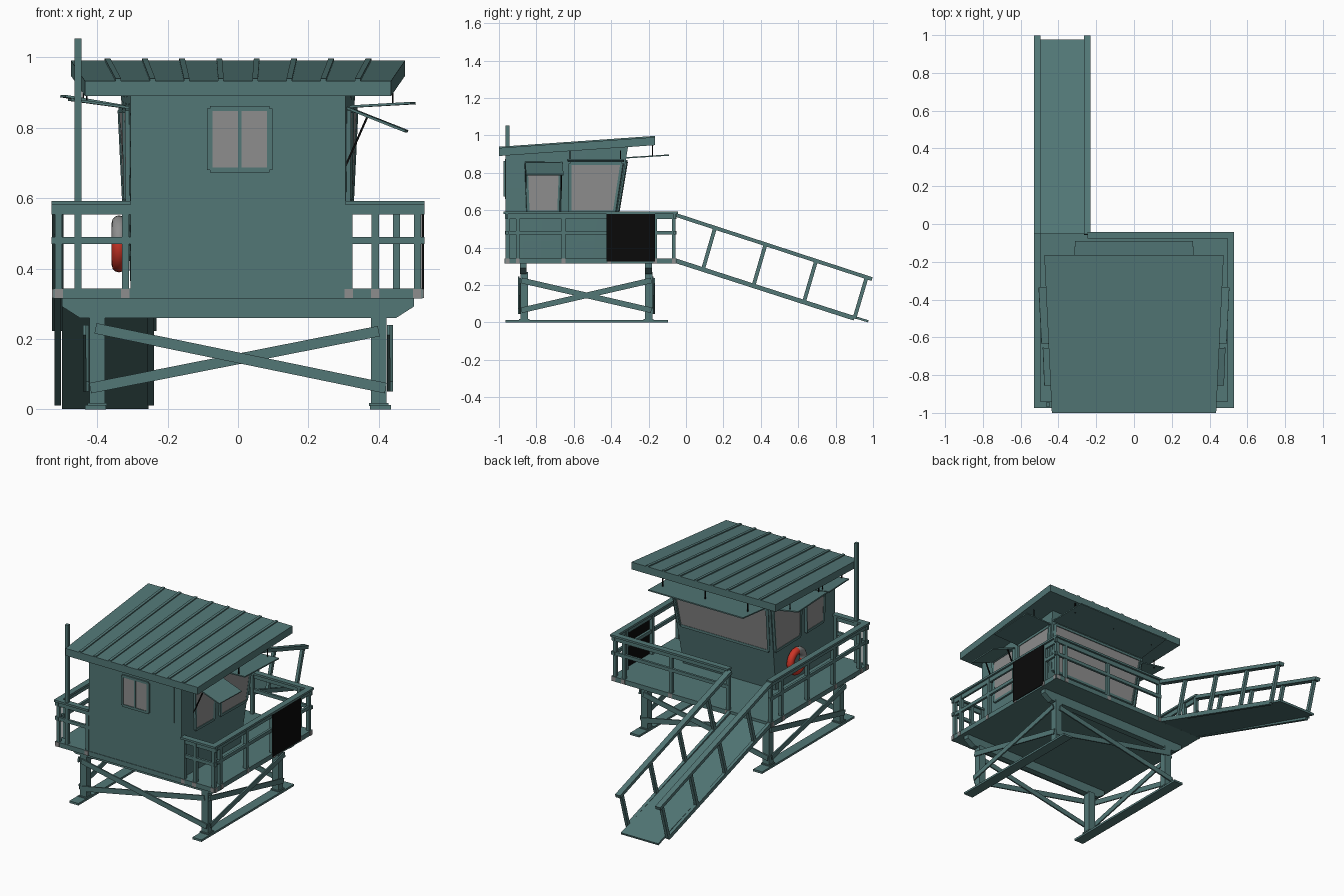
import bpy, bmesh, math
from mathutils import Vector as V

if "Cube" in bpy.data.objects:
    bpy.data.objects.remove(bpy.data.objects["Cube"])


def material(name, r, g, b):
    m = bpy.data.materials.new(name)
    m.diffuse_color = (r, g, b, 1)
    m.use_nodes = True
    m.node_tree.nodes["Principled BSDF"].inputs["Base Color"].default_value = m.diffuse_color
    return m


TEAL = material("teal_paint", 0.085, 0.185, 0.182)
GREY = material("window_grey", 0.27, 0.27, 0.27)
BLACK = material("black", 0.003, 0.003, 0.003)
RED = material("buoy_red", 0.6, 0.035, 0.02)


def finish(name, bm, *mats):
    bmesh.ops.recalc_face_normals(bm, faces=bm.faces)
    me = bpy.data.meshes.new(name)
    bm.to_mesh(me)
    bm.free()
    for m in mats:
        me.materials.append(m)
    ob = bpy.data.objects.new(name, me)
    bpy.context.collection.objects.link(ob)
    return ob


def prism(bm, a, b):
    """Solid between two matching loops of points."""
    va, vb = [bm.verts.new(p) for p in a], [bm.verts.new(p) for p in b]
    bm.faces.new(va)
    bm.faces.new(vb[::-1])
    for i in range(len(a)):
        j = (i + 1) % len(a)
        bm.faces.new((va[i], vb[i], vb[j], va[j]))


def beam(bm, p, q, w, h):
    """Bar from p to q: w is the level width, h the other thickness."""
    p, q = V(p), V(q)
    d = (q - p).normalized()
    side = d.cross(V((0, 0, 1)))
    side = side.normalized() if side.length > 0.01 else V((1, 0, 0))
    up = side.cross(d)
    ring = [side * w * i / 2 + up * h * j / 2 for i, j in ((-1, -1), (1, -1), (1, 1), (-1, 1))]
    prism(bm, [p + r for r in ring], [q + r for r in ring])


def box(bm, x0, x1, y0, y1, z0, z1):
    lo = [(x0, y0, z0), (x1, y0, z0), (x1, y1, z0), (x0, y1, z0)]
    prism(bm, lo, [(x, y, z1) for x, y, z in lo])


def plate(bm, pts, t):
    pts = [V(p) for p in pts]
    n = (pts[1] - pts[0]).cross(pts[2] - pts[0]).normalized() * t / 2
    prism(bm, [p - n for p in pts], [p + n for p in pts])


def beams(name, items, mat=TEAL):
    bm = bmesh.new()
    for it in items:
        beam(bm, *it)
    return finish(name, bm, mat)


# Skids, legs, feet
bm = bmesh.new()
for x in (-0.405, 0.405):
    box(bm, x - 0.03, x + 0.03, -0.965, -0.095, 0, 0.012)
finish("skids", bm, TEAL)
bm = bmesh.new()
for x in (-0.4, 0.4):
    for y in (-0.865, -0.2):
        box(bm, x - 0.022, x + 0.022, y - 0.02, y + 0.02, 0.01, 0.27)
        box(bm, x - 0.028, x + 0.028, y - 0.027, y + 0.027, 0.01, 0.018)
finish("legs", bm, TEAL)

# Crossed braces outside the legs
items = []
for y in (-0.89, -0.175):
    items += [((-0.405, y - 0.004, 0.23), (0.42, y - 0.004, 0.06), 0.008, 0.03),
              ((-0.42, y + 0.004, 0.06), (0.4, y + 0.004, 0.222), 0.008, 0.03)]
for x in (-0.432, 0.432):
    items += [((x - 0.004, -0.88, 0.225), (x - 0.004, -0.185, 0.065), 0.008, 0.03),
              ((x + 0.004, -0.88, 0.065), (x + 0.004, -0.185, 0.225), 0.008, 0.03)]
beams("cross_braces", items)

# Beams with chamfered ends, and the deck
bm = bmesh.new()
for y in (-0.87, -0.2):
    prof = [(-0.5, 0.316), (-0.5, 0.292), (-0.45, 0.26), (0.45, 0.26), (0.5, 0.292), (0.5, 0.316)]
    prism(bm, [(x, y - 0.018, z) for x, z in prof], [(x, y + 0.018, z) for x, z in prof])
finish("deck_beams", bm, TEAL)
bm = bmesh.new()
box(bm, -0.525, 0.525, -0.968, -0.05, 0.315, 0.343)
finish("deck", bm, TEAL)

# Railing: posts, brackets, rails
posts = [(s * 0.51, y) for s in (-1, 1) for y in (-0.955, -0.9, -0.655, -0.41, -0.165, -0.065)]
posts += [(-0.32, -0.955), (0.39, -0.955), (0.315, -0.955), (-0.235, -0.065), (0.14, -0.065), (0.45, -0.065)]
beams("rail_posts", [((x, y, 0.33), (x, y, 0.58), 0.02, 0.02) for x, y in posts])
bm = bmesh.new()
for x, y in posts:
    box(bm, x - 0.012, x + 0.012, y - 0.016, y + 0.016, 0.316, 0.342)
    if abs(x) > 0.5:
        box(bm, x - 0.018, x + 0.018, y - 0.01, y + 0.01, 0.316, 0.342)
finish("post_brackets", bm, GREY)
runs = [((-0.513, -0.968), (-0.513, -0.05)), ((0.513, -0.968), (0.513, -0.05)),
        ((-0.53, -0.957), (-0.305, -0.957)), ((0.305, -0.957), (0.53, -0.957)),
        ((-0.245, -0.06), (0.53, -0.06))]
items = []
for a, b in runs:
    items += [((*a, 0.586), (*b, 0.586), 0.035, 0.012), ((*a, 0.567), (*b, 0.567), 0.012, 0.026),
              ((*a, 0.48), (*b, 0.48), 0.014, 0.02)]
beams("rails", items)

# Black board on the right railing
bm = bmesh.new()
box(bm, 0.521, 0.529, -0.425, -0.165, 0.325, 0.58)
finish("rail_board", bm, BLACK)

# Ramp with its own railing
bm = bmesh.new()
plate(bm, [(-0.5, -0.055, 0.323), (-0.255, -0.055, 0.323), (-0.255, 0.975, 0.006), (-0.5, 0.975, 0.006)], 0.012)
finish("ramp", bm, TEAL)
items = []
for x in (-0.512, -0.248):
    items += [((x, -0.055, 0.33), (x, 0.9, 0.022), 0.018, 0.024),
              ((x, -0.055, 0.575), (x, 0.995, 0.232), 0.033, 0.02)]
    items += [((x, y, 0.31 - 0.322 * y), (x, y + 0.065, 0.535 - 0.328 * y), 0.018, 0.02)
              for y in (0.09, 0.36, 0.63, 0.9)]
beams("ramp_railing", items)


# Hut: flared box, wider and leaning outward on the seaward side
def hut(s, u, v):
    z = 0.34 + v * (0.565 + 0.038 * u)
    yf = -0.41 + (z - 0.34) / 6
    return V((s * (0.305 + 0.03 * u * v), -0.965 + u * (yf + 0.965), z))


bm = bmesh.new()
bmesh.ops.create_cube(bm, size=1)
bmesh.ops.subdivide_edges(bm, edges=bm.edges[:], cuts=5, use_grid_fill=True)
for v in bm.verts:
    v.co = hut(v.co.x * 2, v.co.y + 0.5, v.co.z + 0.5)
finish("hut_walls", bm, TEAL)


def side_pt(s, y, z):
    u = (y + 0.965) / (-0.41 + (z - 0.34) / 6 + 0.965)
    p = hut(s, u, (z - 0.34) / (0.565 + 0.038 * u))
    return V((p.x + s * 0.003, y, z))


def front_pt(x, z):
    return V((x, -0.41 + (z - 0.34) / 6 + 0.003, z))


# Windows: glass plates and frames
def window(name, pts, bars=()):
    bm = bmesh.new()
    plate(bm, pts, 0.008)
    finish(name + "_glass", bm, GREY)
    beams(name + "_frame", [(pts[i], pts[(i + 1) % 4], 0.015, 0.015) for i in range(4)] + list(bars))


for s, n in ((-1, "left"), (1, "right")):
    window(n + "_large_window", [side_pt(s, y, z) for y, z in
                                 ((-0.62, 0.59), (-0.382, 0.59), (-0.342, 0.85), (-0.62, 0.85))])
    window(n + "_small_window", [side_pt(s, y, z) for y, z in
                                 ((-0.845, 0.59), (-0.68, 0.59), (-0.67, 0.85), (-0.855, 0.85))])
window("seaward_window", [front_pt(x, z) for x, z in ((-0.29, 0.59), (0.29, 0.59), (0.31, 0.86), (-0.31, 0.86))])
bm = bmesh.new()
box(bm, -0.25, 0.257, -0.969, -0.96, 0.66, 0.874)
finish("landward_panel", bm, TEAL)
window("landward_window", [V((x, -0.969, z)) for x, z in ((-0.08, 0.68), (0.09, 0.68), (0.09, 0.855), (-0.08, 0.855))],
       [(V((0.005, -0.971, 0.68)), V((0.005, -0.971, 0.855)), 0.01, 0.012)])

# Roof slab with raised ribs
bm = bmesh.new()
top = [(-0.435, -1, 0.933), (0.435, -1, 0.933), (0.475, -0.165, 0.991), (-0.475, -0.165, 0.991)]
prism(bm, top, [(x, y, z - 0.043) for x, y, z in top])
finish("roof", bm, TEAL)
beams("roof_ribs", [((x * 0.916, -0.999, 0.935), (x, -0.166, 0.993), 0.016, 0.009)
                    for x in [-0.371 + i * 0.106 for i in range(8)]])

# Awnings
bm = bmesh.new()
plate(bm, [(-0.325, -0.325, 0.88), (0.325, -0.325, 0.88), (0.312, -0.09, 0.895), (-0.312, -0.09, 0.895)], 0.007)
finish("seaward_awning", bm, TEAL)
for s, n, z1, z2 in ((-1, "left", 0.89, 0.88), (1, "right", 0.87, 0.79)):
    bm = bmesh.new()
    plate(bm, [(s * 0.325, -0.33, 0.86), (s * 0.315, -0.63, 0.86), (s * 0.49, -0.635, z1), (s * 0.505, -0.335, z1)], 0.007)
    plate(bm, [(s * 0.313, -0.66, 0.857), (s * 0.307, -0.86, 0.857), (s * 0.475, -0.855, z2), (s * 0.483, -0.655, z2)], 0.007)
    finish(n + "_awnings", bm, TEAL)

# Thin rods holding the awnings
items = [((x, -0.18, 0.885), (x, -0.18, 0.95), 0.006, 0.006) for x in (-0.28, 0, 0.28)]
items += [((s * 0.44, y, 0.87), (s * 0.44, y, 0.92), 0.005, 0.005) for s in (-1, 1) for y in (-0.35, -0.62)]
items += [((0.305, y, 0.69), (0.367, y, 0.83), 0.006, 0.006) for y in (-0.665, -0.855)]
items += [((-0.43, y, 0.87), (-0.43, y, 0.91), 0.005, 0.005) for y in (-0.67, -0.85)]
beams("awning_rods", items, BLACK)

# Flagpole
beams("flagpole", [((-0.455, -0.955, 0.33), (-0.455, -0.955, 1.053), 0.02, 0.02)])

# Ring buoy on the left wall, one quarter grey
bm = bmesh.new()
N, M = 32, 12
rings = []
for i in range(N):
    a = 2 * math.pi * i / N
    rings.append([bm.verts.new((-0.338 + 0.021 * math.cos(b), -0.56 + (0.06 + 0.021 * math.sin(b)) * math.cos(a),
                                0.47 + (0.06 + 0.021 * math.sin(b)) * math.sin(a)))
                  for b in [2 * math.pi * k / M for k in range(M)]])
for i in range(N):
    for k in range(M):
        r, q, k2 = rings[i], rings[(i + 1) % N], (k + 1) % M
        f = bm.faces.new((r[k], q[k], q[k2], r[k2]))
        f.smooth = True
        f.material_index = 1 if N / 4 <= i < N / 2 else 0
finish("ring_buoy", bm, RED, GREY)
